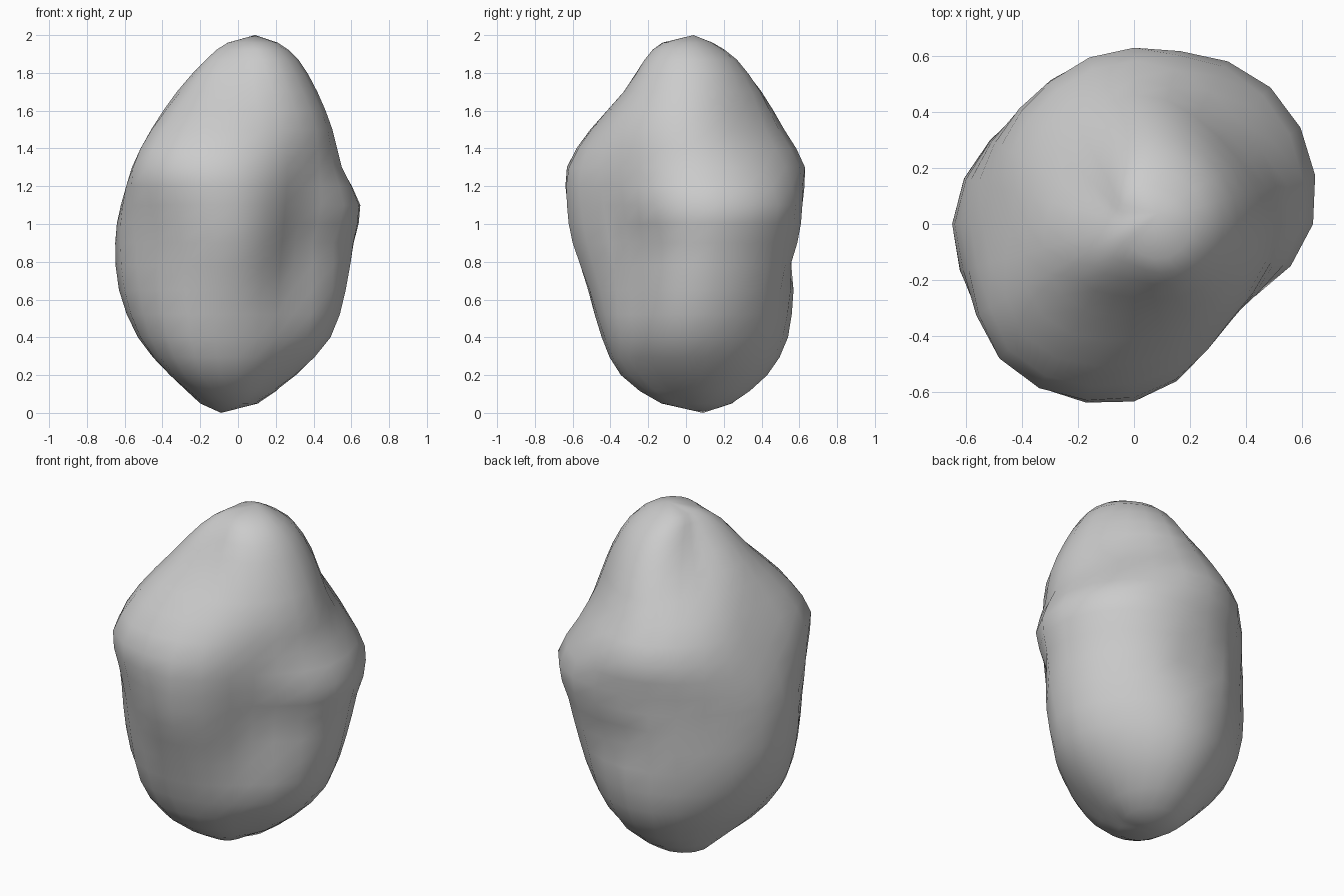
import bpy, bmesh, math
from mathutils import Vector

if "Cube" in bpy.data.objects:
    bpy.data.objects.remove(bpy.data.objects["Cube"])

# Boulder profile: height -> radius every 45 degrees, starting at +x, anticlockwise
LEVELS = [
    (0.05, (.07, .15, .24, .25, .18, .16, .12, .07)),
    (0.20, (.30, .36, .43, .39, .36, .40, .33, .27)),
    (0.40, (.49, .50, .54, .52, .53, .53, .43, .40)),
    (0.65, (.57, .58, .57, .57, .63, .58, .51, .41)),
    (0.90, (.61, .64, .60, .57, .65, .61, .60, .43)),
    (1.10, (.64, .69, .61, .58, .62, .65, .63, .47)),
    (1.30, (.55, .59, .63, .57, .54, .68, .62, .49)),
    (1.50, (.50, .47, .52, .47, .44, .56, .50, .47)),
    (1.70, (.42, .40, .40, .29, .32, .36, .33, .38)),
    (1.87, (.32, .30, .26, .15, .16, .21, .20, .28)),
    (1.96, (.21, .17, .13, .06, .05, .07, .09, .17)),
]
BOTTOM, TOP = Vector((-.09, .09, 0)), Vector((.09, .04, 2))
# Small dents: centre, reach, depth
DENTS = [(Vector((.05, .58, .80)), .16, .07), (Vector((.52, -.20, .88)), .18, .04)]
STEPS = 3


def spline(a, b, c, d, t):
    return b + .5 * t * (c - a + t * (2*a - 5*b + 4*c - d + t * (3*(b - c) + d - a)))


def ring_points(z, radii):
    pts = []
    n = len(radii)
    for i in range(n):
        for s in range(STEPS):
            t = s / STEPS
            r = spline(radii[i-1], radii[i], radii[(i+1) % n], radii[(i+2) % n], t)
            ang = (i + t) * math.tau / n
            pts.append(Vector((r * math.cos(ang), r * math.sin(ang), z)))
    return pts


def dented(p):
    for centre, reach, depth in DENTS:
        k = max(0, 1 - (p - centre).length / reach)
        p = p - Vector((centre.x, centre.y, 0)).normalized() * depth * k
    return p


# Rings, with one smooth in-between ring for each gap
key = [ring_points(z, r) for z, r in LEVELS]
count = len(key[0])
path = [[BOTTOM] * count] + key + [[TOP] * count]
rings = []
for j in range(1, len(path) - 1):
    rings.append(path[j])
    if j < len(path) - 2:
        rings.append([spline(path[j-1][i], path[j][i], path[j+1][i], path[j+2][i], .5)
                      for i in range(count)])

# Skin the rings and close both ends
bm = bmesh.new()
loops = [[bm.verts.new(dented(p)) for p in ring] for ring in rings]
low, high = bm.verts.new(BOTTOM), bm.verts.new(TOP)
for i in range(count):
    k = (i + 1) % count
    for a, b in zip(loops, loops[1:]):
        bm.faces.new((a[i], a[k], b[k], b[i]))
    bm.faces.new((low, loops[0][k], loops[0][i]))
    bm.faces.new((high, loops[-1][i], loops[-1][k]))
bmesh.ops.recalc_face_normals(bm, faces=bm.faces)
for f in bm.faces:
    f.smooth = True
mesh = bpy.data.meshes.new("boulder")
bm.to_mesh(mesh)
bm.free()
boulder = bpy.data.objects.new("boulder", mesh)
bpy.context.collection.objects.link(boulder)
